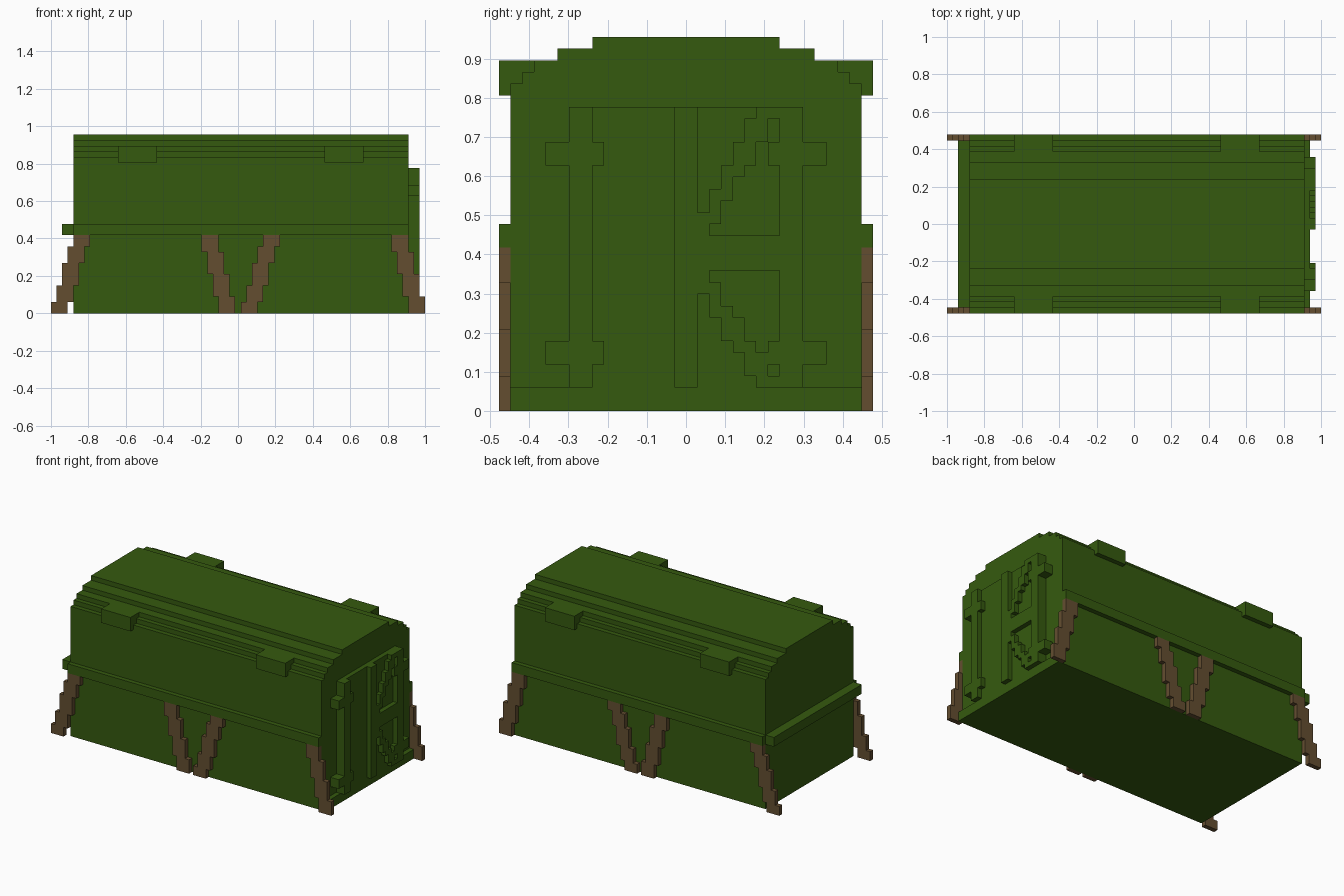
import bpy, bmesh

cube = bpy.data.objects.get("Cube")
if cube:
    bpy.data.objects.remove(cube, do_unlink=True)

U = 2 / 67      # one grid step
X0 = 33.5       # grid x that lies on the centre line


def material(name, rgb):
    m = bpy.data.materials.new(name)
    m.use_nodes = True
    m.diffuse_color = (*rgb, 1)
    bsdf = next(n for n in m.node_tree.nodes if n.type == 'BSDF_PRINCIPLED')
    bsdf.inputs["Base Color"].default_value = (*rgb, 1)
    bsdf.inputs["Roughness"].default_value = 0.9
    return m


GREEN = material("canvas green", (0.036, 0.102, 0.0048))
BROWN = material("wood brown", (0.127, 0.076, 0.030))


def finish(name, bm, mat):
    bmesh.ops.recalc_face_normals(bm, faces=bm.faces)
    mesh = bpy.data.meshes.new(name)
    bm.to_mesh(mesh)
    bm.free()
    mesh.materials.append(mat)
    ob = bpy.data.objects.new(name, mesh)
    bpy.context.collection.objects.link(ob)
    return ob


def extrude(name, outline, to_start, depth, mat):
    """Extrude a flat grid outline along a grid vector."""
    bm = bmesh.new()
    face = bm.faces.new([bm.verts.new(to_start(a, b)) for a, b in outline])
    new = bmesh.ops.extrude_face_region(bm, geom=[face])["geom"]
    bmesh.ops.translate(bm, vec=[d * U for d in depth],
                        verts=[v for v in new if isinstance(v, bmesh.types.BMVert)])
    return finish(name, bm, mat)


def boxes(name, spans, mat):
    """One object from boxes given as grid spans (x0, x1, y0, y1, z0, z1)."""
    bm = bmesh.new()
    for x0, x1, y0, y1, z0, z1 in spans:
        verts = bmesh.ops.create_cube(bm, size=1)["verts"]
        bmesh.ops.scale(bm, vec=((x1 - x0) * U, (y1 - y0) * U, (z1 - z0) * U), verts=verts)
        bmesh.ops.translate(bm, verts=verts, vec=(((x0 + x1) / 2 - X0) * U,
                                                  (y0 + y1) / 2 * U, (z0 + z1) / 2 * U))
    return finish(name, bm, mat)


# Body with a stepped barrel roof
half = [(15, 0), (15, 28), (14, 28), (14, 29), (13, 29), (13, 30),
        (11, 30), (11, 31), (8, 31), (8, 32)]
profile = half + [(-y, z) for y, z in reversed(half)]
extrude("body", profile, lambda y, z: ((4 - X0) * U, y * U, z * U), (60, 0, 0), GREEN)

# Ledges round three sides
for side, y0 in (("front", -16), ("back", 15)):
    boxes(side + "_ledge", [(4, 64, y0, y0 + 1, 14, 16)], GREEN)
boxes("end_ledge", [(2, 4, -15, 15, 14, 16)], GREEN)

# Roof brackets
for side, y0 in (("front", -16), ("back", 13)):
    for i, x0 in enumerate((12, 49)):
        boxes(f"{side}_roof_bracket_{i + 1}", [(x0, x0 + 7, y0, y0 + 3, 27, 30)], GREEN)


# Stepped slanting legs: foot position, step direction, step heights
def leg_outline(foot, step, heights):
    left, right = [], []
    for i in range(len(heights) - 1):
        x = foot + step * i
        for z in heights[i:i + 2]:
            left.append((x, z))
            right.append((x + 3, z))
    return left + right[::-1]


FIVE, FOUR = (0, 2, 5, 9, 12, 14), (0, 3, 7, 11, 14)
LEGS = [(0, 1, FIVE), (30, -1, FOUR), (34, 1, FIVE), (64, -1, FOUR)]
for side, y0 in (("front", -16), ("back", 15)):
    for i, leg in enumerate(LEGS):
        extrude(f"{side}_leg_{i + 1}", leg_outline(*leg),
                lambda x, z: ((x - X0) * U, y0 * U, z * U), (0, 1, 0), BROWN)

# Sill and door slab on the end wall
boxes("end_sill", [(64, 65, -15, 15, 0, 2)], GREEN)
boxes("door_slab", [(64, 65, -10, 10, 2, 26)], GREEN)

# Raised door bars and hinges
boxes("door_bars", [(65, 66, y0, y0 + 2, 2, 26) for y0 in (-10, -1, 8)], GREEN)
boxes("door_hinges", [(64, 66, y0, y1, z, z + 2) for z in (4, 21)
                      for y0, y1 in ((-12, -10), (10, 12))] +
      [(65, 66, y0, y0 + 1, z, z + 2) for z in (4, 21) for y0 in (-8, 7)], GREEN)

# Middle rail and stepped diagonal braces: one (bottom, top) span per column
UPPER = [(15, 17), (16, 19), (18, 21), (20, 23), (21, 25), (23, 26), (25, 26)]
LOWER = [(10, 12), (8, 11), (6, 9), (5, 8), (3, 6), (2, 5), (2, 3)]
boxes("door_rail", [(65, 66, 1, 8, 12, 15)], GREEN)
for name, spans in (("upper_brace", UPPER), ("lower_brace", LOWER)):
    boxes(name, [(65, 66, y, y + 1, z0, z1)
                 for y, (z0, z1) in enumerate(spans, start=1)], GREEN)
